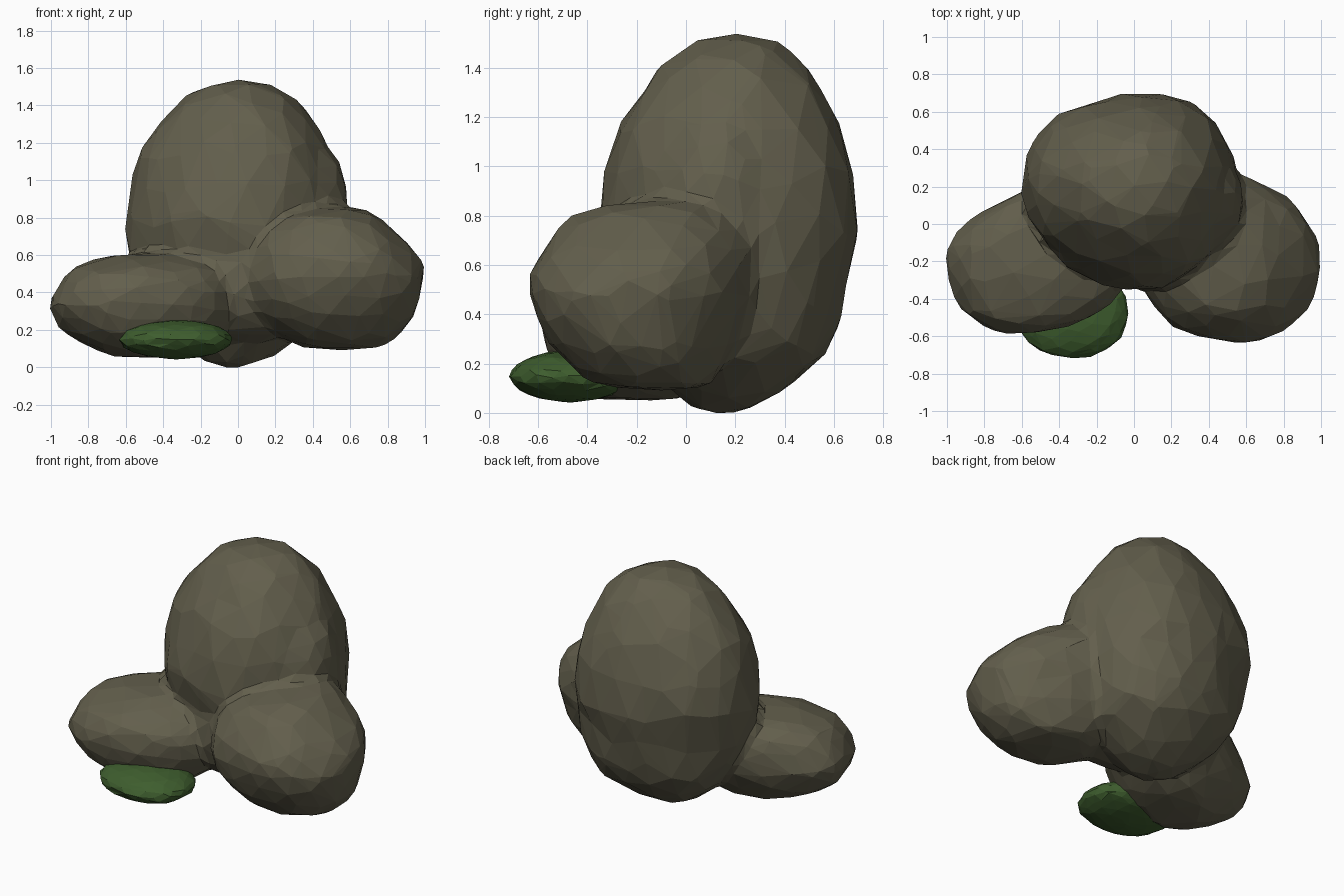
import bpy, bmesh, math, random
from mathutils import Vector

if "Cube" in bpy.data.objects:
    bpy.data.objects.remove(bpy.data.objects["Cube"])


def material(name, rgb):
    m = bpy.data.materials.new(name)
    m.diffuse_color = (*rgb, 1)
    m.use_nodes = True
    m.node_tree.nodes["Principled BSDF"].inputs["Base Color"].default_value = m.diffuse_color
    return m


STONE = material("olive grey stone", (0.124, 0.114, 0.073))
MOSS = material("moss green", (0.048, 0.110, 0.027))


def section(rings, z):
    """Interpolated bounds (x0, x1, y0, y1) of a boulder at height z."""
    for a, b in zip(rings, rings[1:]):
        if z <= b[0]:
            t = max(0, (z - a[0]) / (b[0] - a[0]))
            return [p + (q - p) * t for p, q in zip(a[1:], b[1:])]
    return rings[-1][1:]


def boulder(name, rings, mat, seed, power=2.0, back=0.0, front=0.0, diag=0.0):
    """Faceted lump following a stack of sections.
    back and front skew those halves along x, diag leans the plan to +x +y."""
    rng = random.Random(seed)
    bm = bmesh.new()
    bmesh.ops.create_icosphere(bm, subdivisions=3, radius=1)
    for v in bm.verts:
        v.co += Vector([rng.uniform(-0.07, 0.07) for _ in range(3)])
        v.co.normalize()
    low = min(v.co.z for v in bm.verts)
    high = max(v.co.z for v in bm.verts)
    z0, z1 = rings[0][0], rings[-1][0]
    for v in bm.verts:
        z = z0 + (z1 - z0) * (v.co.z - low) / (high - low)
        x0, x1, y0, y1 = section(rings, z)
        a = math.atan2(v.co.y, v.co.x)
        c, s = math.cos(a), math.sin(a)
        # rounded-box plan shape, slightly roughened
        r = (abs(c) ** power + abs(s) ** power) ** (-1 / power)
        r *= 1.015 + rng.uniform(-0.025, 0.025)
        r *= 1 + diag * math.sin(2 * a) * (c + s) / math.sqrt(2)
        if v.co.z in (low, high):
            r = 0
        s *= 1 + (back if s > 0 else front) * c
        v.co = ((x0 + x1) / 2 + r * c * (x1 - x0) / 2,
                (y0 + y1) / 2 + r * s * (y1 - y0) / 2, z)
    bmesh.ops.recalc_face_normals(bm, faces=bm.faces)
    me = bpy.data.meshes.new(name)
    bm.to_mesh(me)
    bm.free()
    me.materials.append(mat)
    ob = bpy.data.objects.new(name, me)
    bpy.context.collection.objects.link(ob)
    return ob


def ellipsoid_rings(c, r, n=8):
    """Sections of a plain ellipsoid."""
    out = []
    for i in range(n + 1):
        w = -math.cos(math.pi * i / n)
        k = math.sqrt(max(0, 1 - w * w))
        out.append((c[2] + r[2] * w, c[0] - r[0] * k, c[0] + r[0] * k,
                    c[1] - r[1] * k, c[1] + r[1] * k))
    return out


# tall boulder at the back: z, x0, x1, y0, y1
tall = boulder("stone_cluster", [
    (-0.01, -0.12, 0.04, 0.05, 0.22),
    (0.05, -0.22, 0.18, -0.02, 0.33),
    (0.16, -0.34, 0.36, -0.12, 0.51),
    (0.30, -0.46, 0.46, -0.20, 0.61),
    (0.55, -0.58, 0.52, -0.29, 0.64),
    (0.80, -0.60, 0.53, -0.36, 0.71),
    (1.00, -0.57, 0.52, -0.32, 0.67),
    (1.16, -0.51, 0.48, -0.27, 0.62),
    (1.28, -0.44, 0.43, -0.19, 0.57),
    (1.41, -0.35, 0.34, -0.11, 0.48),
    (1.50, -0.20, 0.22, 0.00, 0.39),
    (1.54, -0.08, 0.08, 0.10, 0.32)], STONE, 3, power=2.05, diag=0.08)

# shoulder bulging from its right side
shoulder = boulder("shoulder_rock", [
    (0.18, 0.12, 0.40, 0.05, 0.35),
    (0.40, 0.00, 0.52, -0.12, 0.43),
    (0.60, 0.00, 0.57, -0.17, 0.45),
    (0.85, 0.00, 0.58, -0.18, 0.45),
    (1.00, 0.00, 0.57, -0.15, 0.43),
    (1.13, 0.05, 0.53, -0.08, 0.38),
    (1.20, 0.12, 0.45, 0.00, 0.30)], STONE, 8, power=2.1)

# front right boulder
right = boulder("right_boulder", [
    (0.09, 0.38, 0.74, -0.27, 0.08),
    (0.13, 0.28, 0.82, -0.40, 0.10),
    (0.24, 0.12, 0.93, -0.53, 0.17),
    (0.40, 0.03, 0.98, -0.61, 0.23),
    (0.53, 0.03, 1.01, -0.64, 0.27),
    (0.70, 0.10, 0.88, -0.56, 0.27),
    (0.82, 0.26, 0.73, -0.46, 0.18),
    (0.86, 0.42, 0.64, -0.25, 0.05)], STONE, 14, power=2.2, back=-0.2, front=0.04)

# low boulder on the left
left = boulder("left_boulder", [
    (0.05, -0.65, -0.30, -0.36, 0.00),
    (0.10, -0.78, -0.15, -0.44, 0.05),
    (0.20, -0.95, -0.07, -0.53, 0.14),
    (0.33, -1.01, -0.02, -0.58, 0.20),
    (0.45, -0.96, -0.02, -0.57, 0.20),
    (0.54, -0.88, -0.08, -0.49, 0.18),
    (0.61, -0.66, -0.28, -0.28, 0.10)], STONE, 21, power=2.15, back=0.35, front=-0.16)

# fill between the boulders
core = boulder("core_rock", ellipsoid_rings((0.08, -0.08, 0.44), (0.44, 0.27, 0.31)),
               STONE, 25)

# fuse the stones into one faceted mass
for ob in (shoulder, right, left, core, tall):
    ob.select_set(True)
bpy.context.view_layer.objects.active = tall
bpy.ops.object.join()
fuse = tall.modifiers.new("fuse", 'REMESH')
fuse.mode = 'VOXEL'
fuse.voxel_size = 0.03
soften = tall.modifiers.new("soften", 'SMOOTH')
soften.factor = 0.5
soften.iterations = 6
facet = tall.modifiers.new("facet", 'DECIMATE')
facet.ratio = 0.04

# flat moss clump under the left boulder
boulder("moss_clump", ellipsoid_rings((-0.33, -0.47, 0.148), (0.30, 0.24, 0.106)),
        MOSS, 30, power=2.3)
